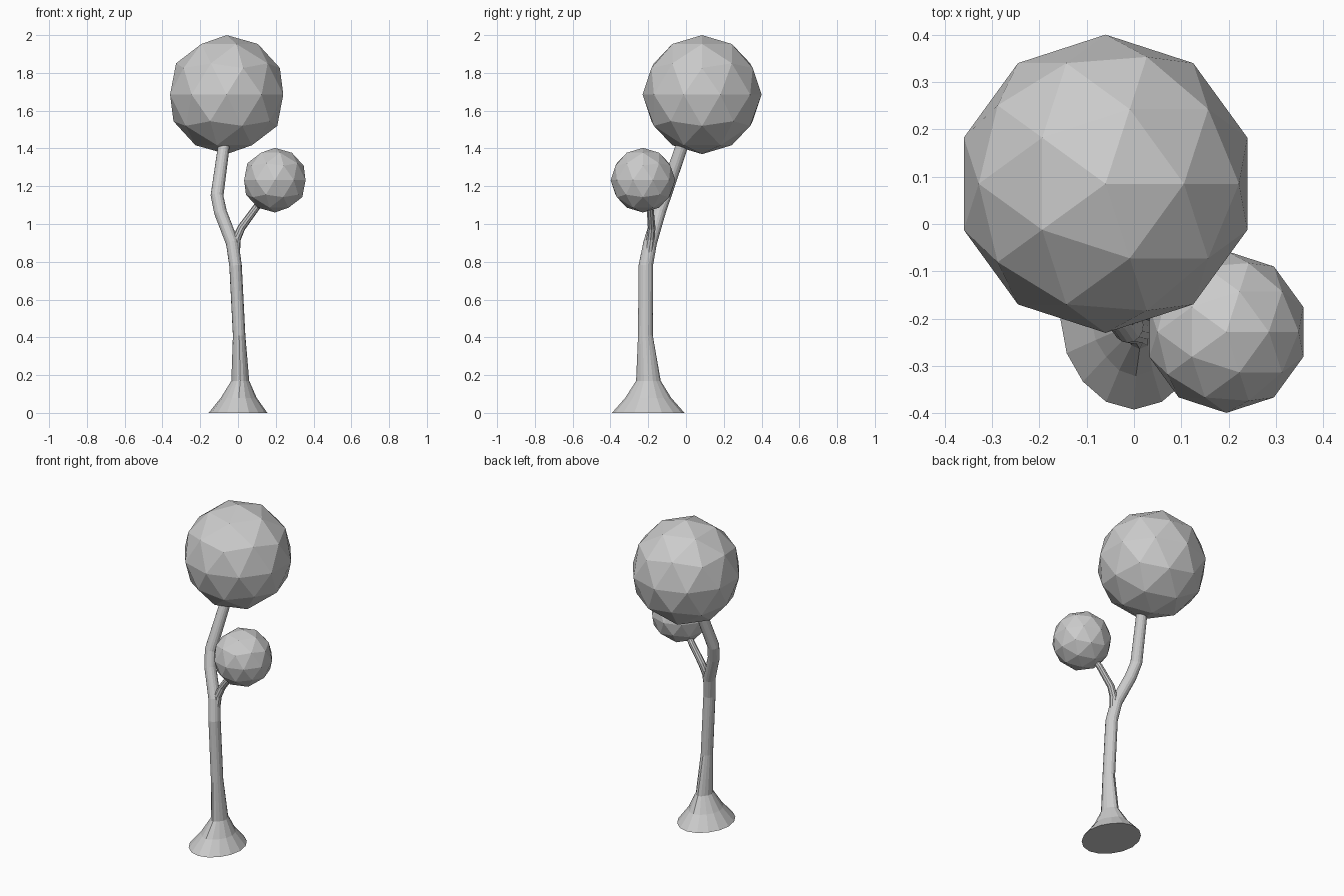
import bpy, bmesh, math
from mathutils import Vector


def tube(name, rings, sides):
    """Skin elliptical rings (x, y, z, rx, ry, ripple) along a path, capped at both ends."""
    bm = bmesh.new()
    pts = [Vector(r[:3]) for r in rings]
    loops = []
    for i, (x, y, z, rx, ry, ripple) in enumerate(rings):
        d = pts[min(i + 1, len(pts) - 1)] - pts[max(i - 1, 0)]
        if z < 0.3:
            d = Vector((0, 0, 1))          # keep the root rings level
        q = Vector((0, 0, 1)).rotation_difference(d)
        loop = []
        for k in range(sides):
            a = 2 * math.pi * k / sides
            s = 1 + ripple * math.cos(a * sides / 4)
            loop.append(bm.verts.new(pts[i] + q @ Vector((rx * s * math.cos(a), ry * s * math.sin(a), 0))))
        loops.append(loop)
    for a, b in zip(loops, loops[1:]):
        for k in range(sides):
            n = (k + 1) % sides
            bm.faces.new((a[k], a[n], b[n], b[k]))
    bm.faces.new(loops[0][::-1])
    bm.faces.new(loops[-1])
    me = bpy.data.meshes.new(name)
    bm.to_mesh(me)
    bm.free()
    ob = bpy.data.objects.new(name, me)
    bpy.context.collection.objects.link(ob)
    return ob


def foliage(name, loc, r):
    bpy.ops.mesh.primitive_ico_sphere_add(subdivisions=2, radius=r, location=loc)
    bpy.context.object.name = name


# Trunk with flared roots, bending up into the crown
tube("trunk", [
    (0.000, -0.200, 0.000, 0.154, 0.190, 0.01),
    (0.004, -0.200, 0.080, 0.092, 0.118, 0.03),
    (0.012, -0.199, 0.170, 0.045, 0.062, 0.05),
    (0.006, -0.215, 0.410, 0.033, 0.039, 0.0),
    (-0.013, -0.213, 0.780, 0.033, 0.038, 0.0),
    (-0.030, -0.190, 0.900, 0.034, 0.036, 0.0),
    (-0.092, -0.142, 1.060, 0.034, 0.034, 0.0),
    (-0.111, -0.112, 1.150, 0.034, 0.034, 0.0),
    (-0.077, -0.026, 1.400, 0.031, 0.033, 0.0),
    (-0.066, 0.010, 1.500, 0.030, 0.032, 0.0),
], 16)

# Side branch
tube("side_branch", [
    (-0.014, -0.198, 0.840, 0.024, 0.024, 0.0),
    (-0.008, -0.188, 0.920, 0.023, 0.023, 0.0),
    (0.018, -0.182, 0.980, 0.021, 0.021, 0.0),
    (0.095, -0.190, 1.085, 0.019, 0.019, 0.0),
    (0.150, -0.210, 1.160, 0.018, 0.018, 0.0),
], 10)

# Ball-shaped foliage
foliage("large_crown", (-0.06, 0.085, 1.685), 0.315)
foliage("small_crown", (0.195, -0.228, 1.232), 0.171)
